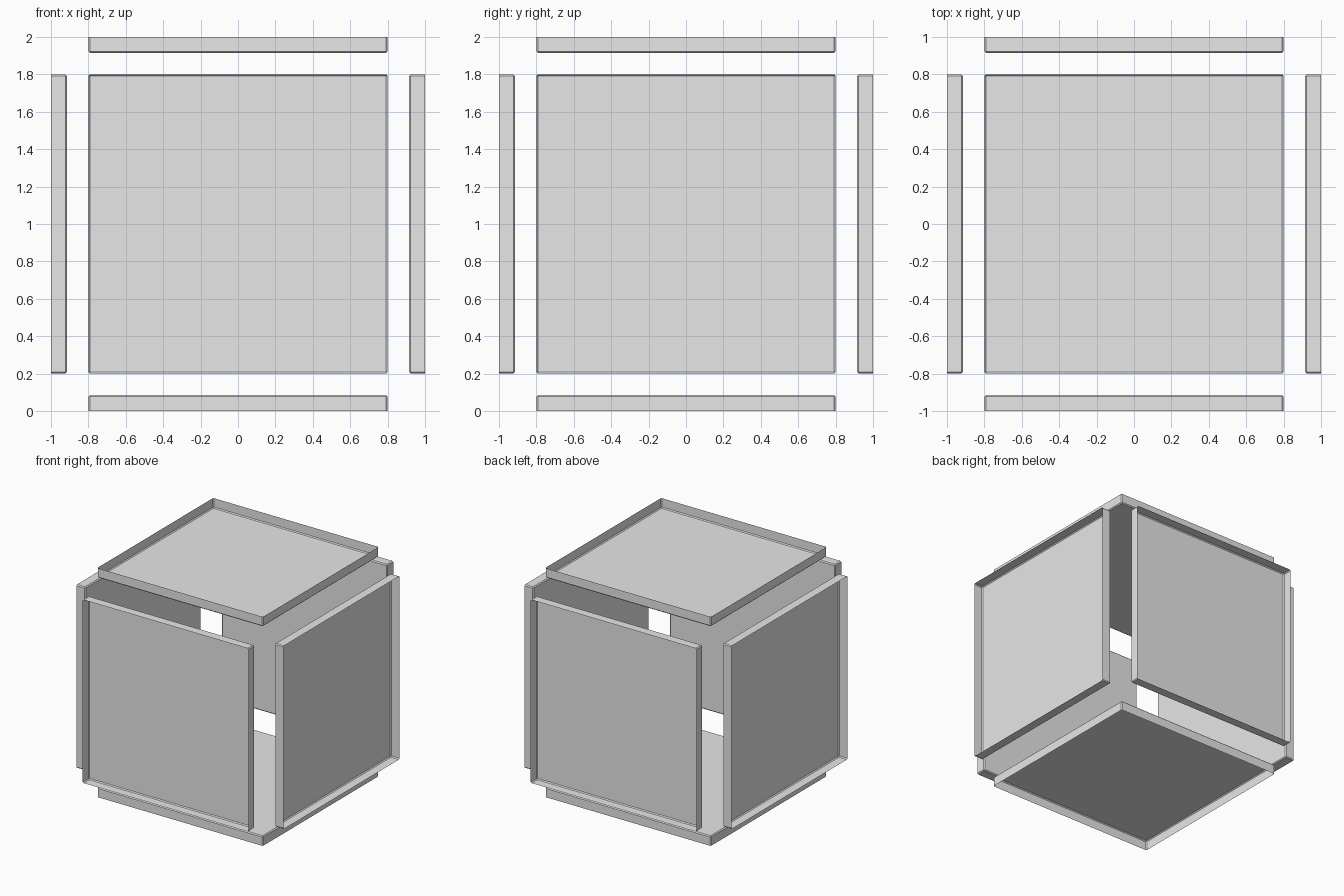
import bpy
import bmesh
from math import pi
from mathutils import Matrix, Vector

cube = bpy.data.objects.get("Cube")
if cube:
    bpy.data.objects.remove(cube, do_unlink=True)

SIZE = 1.6      # panel width and height
DEPTH = 0.085   # rim depth
BEVEL = 0.008   # softened edges

grey = bpy.data.materials.new("light_grey")
grey.use_nodes = True
colour = (0.8, 0.8, 0.8, 1)
grey.diffuse_color = colour
grey.node_tree.nodes["Principled BSDF"].inputs["Base Color"].default_value = colour


def tray_panel(name, rotation):
    """Thin open tray, rim facing outward, on one side of the cube."""
    bm = bmesh.new()
    bmesh.ops.create_cube(bm, size=1)
    bmesh.ops.scale(bm, vec=(SIZE, SIZE, DEPTH), verts=bm.verts)
    bmesh.ops.translate(bm, vec=(0, 0, 1 - DEPTH / 2), verts=bm.verts)
    # Open the outward side
    outer = [f for f in bm.faces if f.normal.z > 0.9]
    bmesh.ops.delete(bm, geom=outer, context="FACES")
    # Chamfer the floor edges and the rim corners
    folds = [e for e in bm.edges if not e.is_boundary]
    bmesh.ops.bevel(bm, geom=folds, offset=BEVEL, segments=1,
                    affect="EDGES", profile=0.5)
    # Turn to its side and lift the cube onto the ground
    bm.transform(Matrix.Translation(Vector((0, 0, 1))) @ rotation)
    mesh = bpy.data.meshes.new(name)
    bm.to_mesh(mesh)
    bm.free()
    mesh.materials.append(grey)
    obj = bpy.data.objects.new(name, mesh)
    bpy.context.collection.objects.link(obj)


# Six panels, one per side
for name, angle, axis in (
    ("top_panel", 0, "X"),
    ("bottom_panel", pi, "X"),
    ("front_panel", pi / 2, "X"),
    ("back_panel", -pi / 2, "X"),
    ("left_panel", pi / 2, "Y"),
    ("right_panel", -pi / 2, "Y"),
):
    tray_panel(name, Matrix.Rotation(angle, 4, axis))
